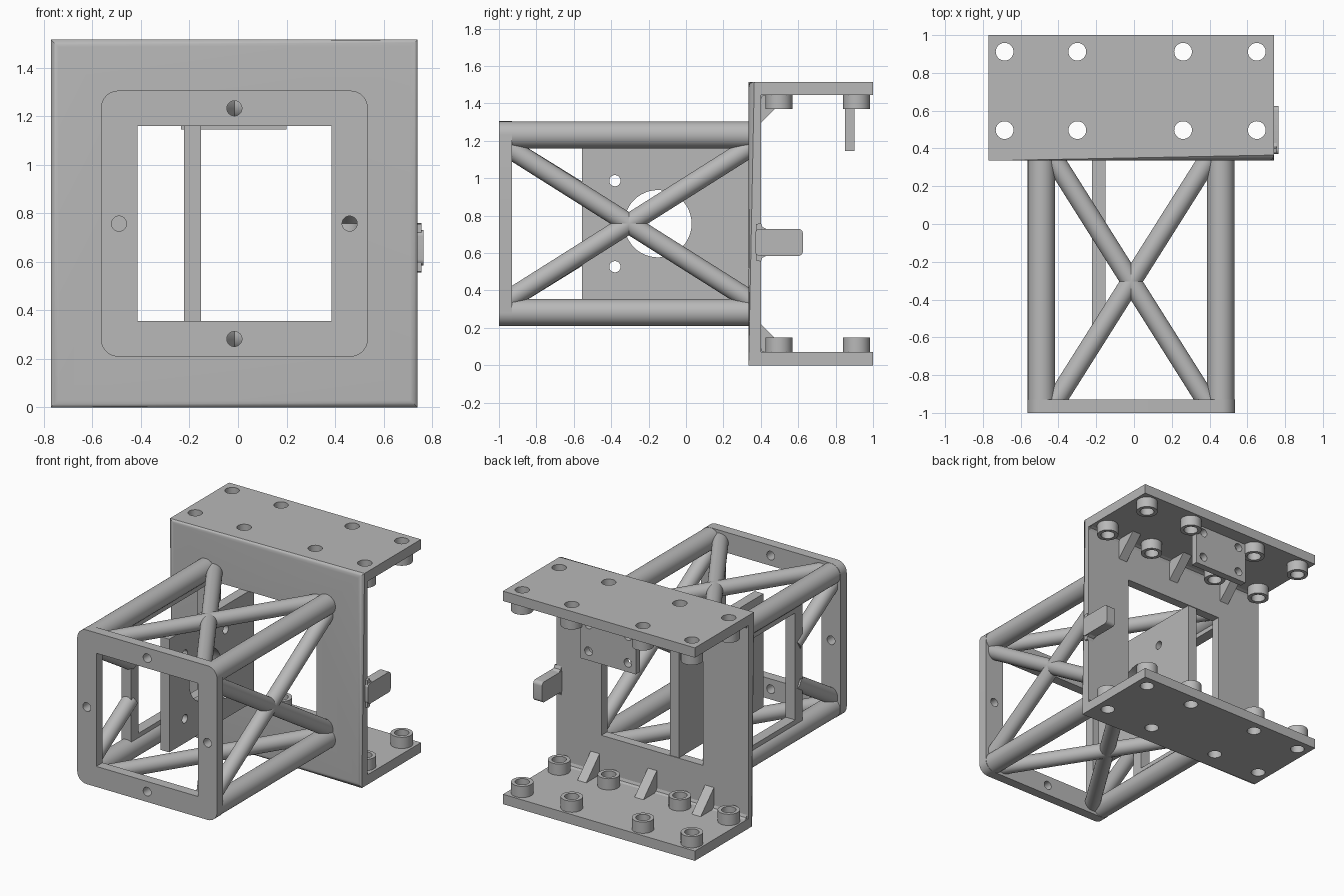
import bpy, bmesh, math
from mathutils import Matrix, Vector

cube = bpy.data.objects.get("Cube")
if cube:
    bpy.data.objects.remove(cube)

mat = bpy.data.materials.new("plain_grey")
mat.use_nodes = True
GREY = (0.48, 0.48, 0.48, 1)
mat.diffuse_color = GREY
mat.node_tree.nodes["Principled BSDF"].inputs["Base Color"].default_value = GREY

# Drawing planes: columns are the drawing u, v and the extrusion direction
PLANES = {
    "XY": Matrix(((1, 0, 0), (0, 1, 0), (0, 0, 1))),
    "XZ": Matrix(((1, 0, 0), (0, 0, -1), (0, 1, 0))),
    "YZ": Matrix(((0, 0, 1), (1, 0, 0), (0, 1, 0))),
}
CX, CZ = -0.015, 0.757          # centre line of the cage
parts = []


def finish(name, bm):
    bmesh.ops.recalc_face_normals(bm, faces=bm.faces)
    mesh = bpy.data.meshes.new(name)
    bm.to_mesh(mesh)
    bm.free()
    mesh.materials.clear()
    mesh.materials.append(mat)
    ob = bpy.data.objects.new(name, mesh)
    bpy.context.collection.objects.link(ob)
    parts.append(ob)
    return ob


def circle(u, v, r, n=32):
    return [(u + r * math.cos(math.tau * i / n), v + r * math.sin(math.tau * i / n)) for i in range(n)]


def rect(u0, u1, v0, v1, r=0):
    if not r:
        return [(u0, v0), (u1, v0), (u1, v1), (u0, v1)]
    pts = []
    corners = [(u1 - r, v1 - r), (u0 + r, v1 - r), (u0 + r, v0 + r), (u1 - r, v0 + r)]
    for k, (u, v) in enumerate(corners):
        for i in range(9):
            a = (k + i / 8) * math.pi / 2
            pts.append((u + r * math.cos(a), v + r * math.sin(a)))
    return pts


def plate(name, plane, outlines, lo, hi, round_edges=None, radius=0.03):
    """Extrude outlines (first outer, then holes) from lo to hi along the plane normal."""
    cu = bpy.data.curves.new(name, "CURVE")
    cu.dimensions, cu.fill_mode, cu.extrude = "2D", "BOTH", (hi - lo) / 2
    for pts in outlines:
        s = cu.splines.new("POLY")
        s.points.add(len(pts) - 1)
        for p, (u, v) in zip(s.points, pts):
            p.co = (u, v, 0, 1)
        s.use_cyclic_u = True
    tmp = bpy.data.objects.new(name + "_outline", cu)
    bpy.context.collection.objects.link(tmp)
    bpy.context.view_layer.update()
    mesh = tmp.evaluated_get(bpy.context.evaluated_depsgraph_get()).to_mesh()
    bm = bmesh.new()
    bm.from_mesh(mesh)
    bpy.data.objects.remove(tmp)
    bpy.data.curves.remove(cu)
    bmesh.ops.remove_doubles(bm, verts=bm.verts, dist=1e-5)
    m = PLANES[plane]
    normal = Vector(m.col[2])
    mid = (lo + hi) / 2 * (-1 if plane == "XZ" else 1)
    for v in bm.verts:
        v.co = m @ v.co + normal * mid
    if round_edges:
        edges = [e for e in bm.edges if all(round_edges(v.co) for v in e.verts)]
        bmesh.ops.bevel(bm, geom=edges, offset=radius, segments=5, profile=0.5, affect="EDGES")
    return finish(name, bm)


def tube(name, a, b, r):
    a, b = Vector(a), Vector(b)
    bm = bmesh.new()
    rot = (b - a).to_track_quat("Z", "Y").to_matrix().to_4x4()
    bmesh.ops.create_cone(bm, cap_ends=True, segments=32, radius1=r, radius2=r,
                          depth=(b - a).length, matrix=Matrix.Translation((a + b) / 2) @ rot)
    return finish(name, bm)


# Mounting bracket: upright plate with window, rounded on its two front edges
window = rect(CX - 0.4, CX + 0.4, 0.355, 1.16)
plate("back_plate", "XZ", [rect(-0.77, 0.74, 0, 1.515), window], 0.335, 0.40,
      lambda c: c.y < 0.34 and (c.x < -0.76 or c.x > 0.73))

# Flanges with screw holes, bosses, gussets and inner corner fillets
spots = [(x, y) for x in (-0.685, -0.30, 0.26, 0.65) for y in (0.497, 0.912)]
holes = [circle(x, y, 0.047) for x, y in spots]
for side, z0, z1, b0, b1, face, d in (("bottom", 0, 0.07, 0.07, 0.15, 0.07, 1),
                                      ("top", 1.445, 1.515, 1.37, 1.445, 1.445, -1)):
    plate(side + "_flange", "XY", [rect(-0.77, 0.74, 0.40, 1)] + holes, z0, z1)
    for (x, y), hole in zip(spots, holes):
        plate(side + "_boss", "XY", [circle(x, y, 0.072), hole], b0, b1)
    for x in (-0.45, 0, 0.45):
        plate(side + "_gusset", "YZ", [[(0.40, face), (0.55, face), (0.40, face + 0.15 * d)]],
              CX + x - 0.035, CX + x + 0.035)
    plate(side + "_fillet", "YZ",
          [[(0.40, face), (0.425, face), (0.407, face + 0.007 * d), (0.40, face + 0.025 * d)]],
          -0.76, 0.73)

# Front frame with four screw holes
frame_holes = [circle(CX + u, CZ + v, 0.031) for u, v in ((0, 0.475), (0, -0.475), (0.475, 0), (-0.475, 0))]
plate("front_frame", "XZ",
      [rect(CX - 0.55, CX + 0.55, CZ - 0.548, CZ + 0.548, 0.0725), window] + frame_holes, -1, -0.93)

# Cage rails and crossed braces
RAIL, Y0, Y1 = 0.475, -0.935, 0.345
for sx in (-1, 1):
    for sz in (-1, 1):
        x, z = CX + sx * RAIL, CZ + sz * RAIL
        tube("rail", (x, -0.96, z), (x, 0.36, z), 0.0725)
for s in (-1, 1):
    for k in (-1, 1):
        z = CZ + s * RAIL
        tube("top_brace" if s > 0 else "bottom_brace",
             (CX - k * 0.41, Y0 - 0.02, z), (CX + k * 0.41, Y1, z), 0.053)
for k in (-1, 1):
    x = CX + RAIL
    tube("side_brace", (x, Y0 - 0.02, CZ - k * 0.41), (x, Y1, CZ + k * 0.41), 0.053)
    # Short braces stop at the access opening on the other side
    x = CX - RAIL
    tube("short_brace", (x, Y0 - 0.02, CZ - k * 0.41), (x, -0.51, CZ - k * 0.135), 0.053)

# Access opening surround
plate("access_frame", "YZ",
      [rect(-0.55, 0.34, CZ - 0.46, CZ + 0.46), rect(-0.47, 0.30, CZ - 0.38, CZ + 0.38)],
      -0.53, -0.455)

# Motor mounting plate inside the cage
motor_holes = [circle(-0.15 + u, CZ + v, 0.03) for u in (-0.23, 0.23) for v in (-0.23, 0.23)]
plate("motor_plate", "YZ",
      [rect(-0.555, 0.395, 0.355, 1.16), circle(-0.15, CZ, 0.18, 48)] + motor_holes,
      -0.222, -0.152, lambda c: c.y < -0.55, 0.025)

# Hanging sensor plate
sensor_holes = [circle(-0.0175 + u, z, 0.03) for u in (-0.155, 0.155) for z in (1.21, 1.40)]
plate("sensor_plate", "XZ", [rect(-0.235, 0.20, 1.145, 1.45)] + sensor_holes, 0.85, 0.90)

# Rounded side tab with flared root
plate("side_tab", "YZ", [rect(0.37, 0.625, 0.585, 0.73, 0.025)], 0.695, 0.765)
plate("tab_root", "YZ",
      [[(0.375, 0.56), (0.40, 0.555), (0.408, 0.575), (0.43, 0.586),
        (0.43, 0.729), (0.408, 0.74), (0.40, 0.76), (0.375, 0.755)]], 0.70, 0.755)

# Smooth curved sides, keep hard edges
bpy.ops.object.select_all(action="DESELECT")
for ob in parts:
    ob.select_set(True)
bpy.context.view_layer.objects.active = parts[0]
bpy.ops.object.shade_smooth_by_angle(angle=math.radians(35))
